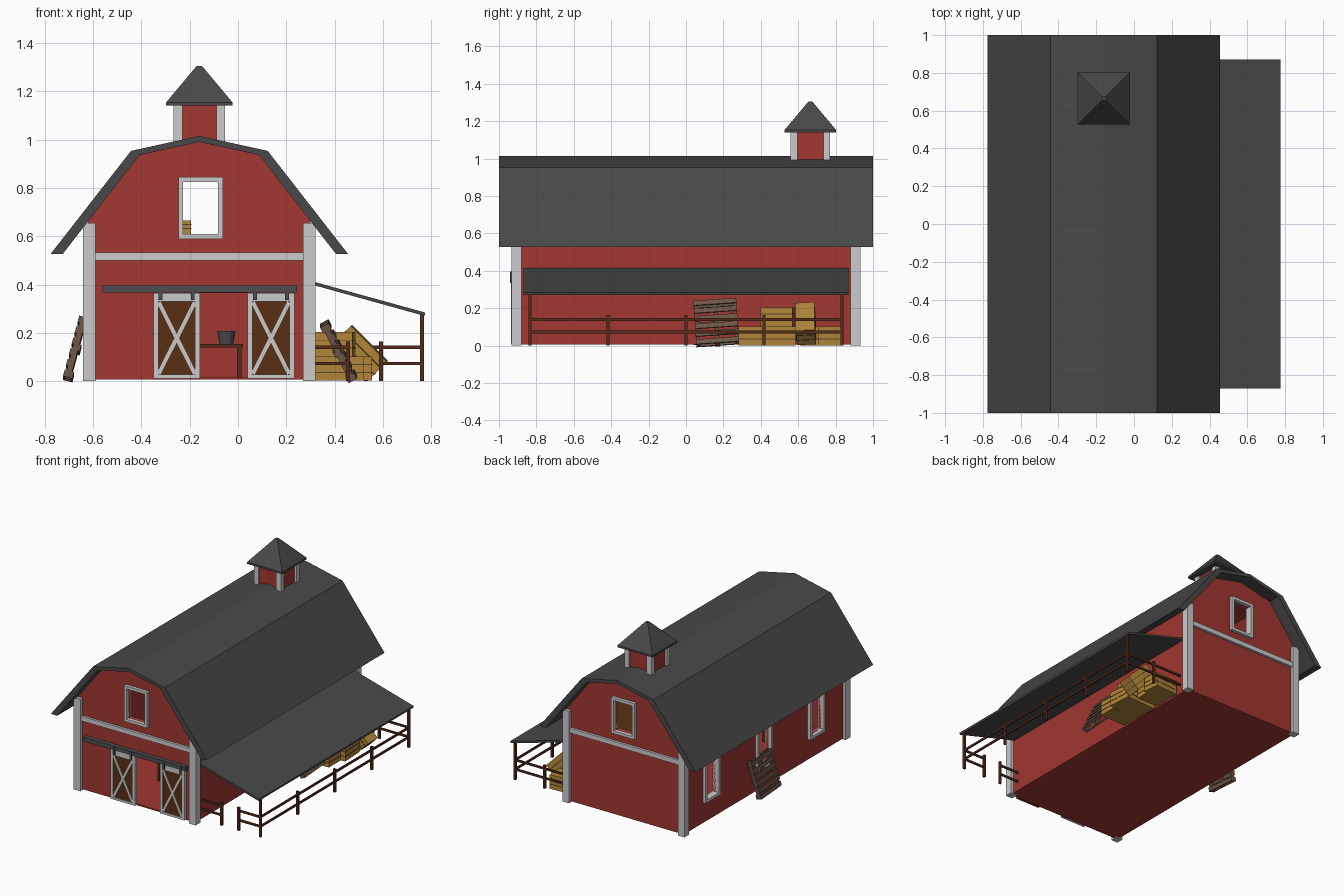
import bpy, bmesh, math
from mathutils import Matrix, Vector

if "Cube" in bpy.data.objects:
    bpy.data.objects.remove(bpy.data.objects["Cube"])

def mat(name, r, g, b):
    m = bpy.data.materials.new(name)
    m.diffuse_color = (r, g, b, 1)
    m.use_nodes = True
    m.node_tree.nodes["Principled BSDF"].inputs["Base Color"].default_value = m.diffuse_color
    return m

RED = mat("barn_red", .36, .038, .032)
ROOF = mat("roof_dark", .065, .065, .065)
TRIM = mat("trim_white", .52, .52, .52)
DOOR = mat("door_brown", .10, .028, .006)
WOOD = mat("fence_brown", .09, .025, .01)
PALLET = mat("pallet_wood", .15, .09, .06)
HAY = mat("hay", .44, .24, .04)
STRAP = mat("strap", .10, .055, .02)
METAL = mat("metal", .07, .075, .08)
CX = -.16          # barn centre line
I = Matrix.Identity(4)

def make(name, bm, m=None):
    bmesh.ops.recalc_face_normals(bm, faces=bm.faces)
    me = bpy.data.meshes.new(name)
    bm.to_mesh(me)
    bm.free()
    ob = bpy.data.objects.new(name, me)
    bpy.context.collection.objects.link(ob)
    if m:
        me.materials.append(m)
    return ob

def box(name, lo, hi, m=None, M=I):
    lo, hi = Vector(lo), Vector(hi)
    bm = bmesh.new()
    T = M @ Matrix.Translation((lo + hi) / 2) @ Matrix.Diagonal((*(hi - lo), 1))
    bmesh.ops.create_cube(bm, size=1, matrix=T)
    return make(name, bm, m)

def prism(name, pts, y0, y1, m=None):
    bm = bmesh.new()
    f = bm.faces.new([bm.verts.new((x, y0, z)) for x, z in pts])
    r = bmesh.ops.extrude_face_region(bm, geom=[f])
    bmesh.ops.translate(bm, vec=(0, y1 - y0, 0), verts=[v for v in r["geom"] if isinstance(v, bmesh.types.BMVert)])
    return make(name, bm, m)

def mirrored(half):
    """Half profile from the centre line outwards -> points of both halves."""
    return [(CX - x, z) for x, z in reversed(half) if x > 0] + [(CX + x, z) for x, z in half]

def at(x, y, z, rx=0, ry=0, rz=0):
    return (Matrix.Translation((x, y, z)) @ Matrix.Rotation(math.radians(rz), 4, 'Z')
            @ Matrix.Rotation(math.radians(ry), 4, 'Y') @ Matrix.Rotation(math.radians(rx), 4, 'X'))

def cut(ob, cutter):
    cutter.hide_render = True
    cutter.display_type = 'WIRE'
    b = ob.modifiers.new("cut", 'BOOLEAN')
    b.operation, b.solver, b.object = 'DIFFERENCE', 'EXACT', cutter

# Barn shell, hollow with floor
walls = prism("barn_walls", mirrored([(0, 1.0), (.26, .943), (.46, .685), (.46, .006)]), -.91, .91, RED)
cut(walls, prism("inside_cutter", mirrored([(0, .982), (.25, .927), (.44, .68), (.44, .016)]), -.89, .89))
cut(walls, box("door_cutter", (-.35, -1, .016), (.04, -.8, .365)))

# Windows: frame in local xz plane, opening cut through the wall
def window(name, M, w, h, t=.02):
    box(name + "_cutter", (-w + t, -.05, -h + t), (w - t, .05, h - t), None, M)
    cut(walls, bpy.data.objects[name + "_cutter"])
    for s in (-1, 1):
        a, b = sorted((s * w, s * (w - t)))
        box(name + "_side", (a, -.025, -h), (b, .025, h), TRIM, M)
        a, b = sorted((s * h, s * (h - t)))
        box(name + "_bar", (-w + t, -.025, a), (w - t, .025, b), TRIM, M)

window("front_window", at(-.155, -.907, .717), .092, .128)
window("back_window", at(-.155, .907, .717), .092, .128)
for i, y in enumerate((-.57, .02, .61)):
    window(f"side_window_{i}", at(CX - .457, y, .295, rz=90), .085, .145)

# Corner posts and gable trim boards
for sy in (-1, 1):
    for sx in (-1, 1):
        x, y = CX + sx * .455, sy * .907
        box("corner_post", (x - .026, y - .027, 0), (x + .026, y + .027, .655), TRIM)
    box("gable_trim", (CX - .43, sy * .915 - .012, .5), (CX + .43, sy * .915 + .012, .533), TRIM)

# Gambrel roof
outer = mirrored([(0, 1.015), (.283, .953), (.615, .527)])
inner = mirrored([(0, .99), (.247, .936), (.565, .527)])
prism("main_roof", outer + inner[::-1], -1, 1, ROOF)

# Cupola
cy = .665
box("cupola_core", (CX - .092, cy - .092, .93), (CX + .092, cy + .092, 1.145), RED)
for sx in (-1, 1):
    for sy in (-1, 1):
        x, y = CX + sx * .088, cy + sy * .088
        box("cupola_post", (x - .018, y - .018, .93), (x + .018, y + .018, 1.145), TRIM)
box("cupola_eave", (CX - .138, cy - .138, 1.14), (CX + .138, cy + .138, 1.153), ROOF)
bm = bmesh.new()
bmesh.ops.create_cone(bm, cap_ends=True, segments=4, radius1=.138 * 2 ** .5, radius2=.015, depth=.152,
                      matrix=at(CX, cy, 1.229, rz=45))
make("cupola_roof", bm, ROOF)

# Sliding doors with cross braces, rail and hangers
def door(x0, x1):
    z0, z1, t = .012, .365, .02
    box("door_panel", (x0 + .01, -.928, z0), (x1 - .01, -.918, z1 - .01), DOOR)
    for a in (x0, x1 - t):
        box("door_stile", (a, -.935, z0), (a + t, -.912, z1), TRIM)
    box("door_bottom", (x0 + t, -.935, z0), (x1 - t, -.912, z0 + .015), TRIM)
    box("door_top", (x0 + t, -.935, z1 - .035), (x1 - t, -.912, z1), TRIM)
    w, h = x1 - x0 - 2 * t, z1 - z0 - .05
    L, ang = math.hypot(w, h) / 2 - .004, math.degrees(math.atan2(w, h))
    for s in (-1, 1):
        box("door_brace", (-.008, -.005, -L), (.008, .005, L), TRIM,
            at((x0 + x1) / 2, -.929, z0 + .015 + h / 2, ry=s * ang))
    for x in (x0 + .03, x1 - .03):
        box("door_hanger", (x - .008, -.942, .335), (x + .008, -.934, .395), METAL)

door(-.35, -.157)
door(.04, .233)
box("door_rail", (-.56, -.94, .366), (.245, -.908, .396), METAL)

# Lean-to roof
prism("lean_to_roof", [(.29, .418), (.775, .284), (.772, .27), (.29, .404)], -.87, .87, ROOF)

# Fence around the lean-to
def post(x, y, h):
    box("fence_post", (x - .008, y - .008, 0), (x + .008, y + .008, h), WOOD)

for y in (-.835, .835):
    post(.762, y, .275)
for y in (-.418, 0, .418):
    post(.762, y, .165)
for x, y in ((.455, -.835), (.592, -.835), (.53, .835)):
    post(x, y, .165)
for z in (.073, .14):
    box("side_rail", (.757, -.835, z - .007), (.767, .835, z + .007), WOOD)
    for a, b, y in ((.3, .455, -.835), (.592, .762, -.835), (.3, .762, .835)):
        box("end_rail", (a, y - .005, z - .007), (b, y + .005, z + .007), WOOD)

# Leaning pallets: upright in local space, then tilted
def pallet(M, w=.105, L=.26):
    for x in (-w, 0, w):
        box("pallet_stringer", (x - .009, -.012, 0), (x + .009, .012, L), PALLET, M)
    for i in range(6):
        z = i * (L - .028) / 5
        box("pallet_slat", (-w - .01, -.02, z), (w + .01, -.012, z + .028), PALLET, M)
    for z in (0, L / 2 - .014, L - .028):
        box("pallet_back_slat", (-w - .01, .012, z), (w + .01, .02, z + .028), PALLET, M)

pallet(at(-.705, .07, .008, rz=-90) @ at(0, 0, 0, rx=-15, ry=-4))
pallet(at(.475, .17, .008, rz=90) @ at(0, 0, 0, rx=-27, ry=-4))

# Hay bales with straps
def bale(M, sx=.1, sy=.1, sz=.05):
    box("hay_bale", (-sx, -sy, -sz), (sx, sy, sz), HAY, M)
    e = .002
    for k in (-.33, .33):
        box("bale_strap", (-sx - e, -sy - e, k * sz - .002), (sx + e, sy + e, k * sz + .002), STRAP, M)

bale(at(.42, .345, .052), .1, .065)
bale(at(.43, .495, .052, rz=3), .12, .085)
bale(at(.40, .49, .153, rz=-4), .08, .085)
bale(at(.505, .64, .118, rx=4, ry=45), .105, .05, .055)
bale(at(.41, .76, .052, rz=4), .09, .06)
bale(at(.40, .66, .052), .08, .05)

# Interior: loft floor, loft bales, table and bucket
box("loft_floor", (CX - .44, -.2, .5), (CX + .44, .89, .515), DOOR)
bale(at(-.295, .5, .566), .1, .07)
bale(at(-.295, .5, .64), .1, .07, .024)
box("table_top", (-.26, -.55, .14), (.02, -.41, .153), WOOD)
for x in (-.245, .005):
    for y in (-.535, -.425):
        box("table_leg", (x - .009, y - .009, .016), (x + .009, y + .009, .14), WOOD)
bm = bmesh.new()
bmesh.ops.create_cone(bm, cap_ends=True, segments=12, radius1=.028, radius2=.038, depth=.055,
                      matrix=at(-.048, -.48, .18))
top = max(bm.faces, key=lambda f: f.calc_center_median().z)
bmesh.ops.inset_region(bm, faces=[top], thickness=.004)
bmesh.ops.translate(bm, vec=(0, 0, -.045), verts=top.verts)
bmesh.ops.scale(bm, vec=(.75, .75, 1), verts=top.verts, space=Matrix.Translation((.048, .48, 0)))
make("bucket", bm, METAL)
